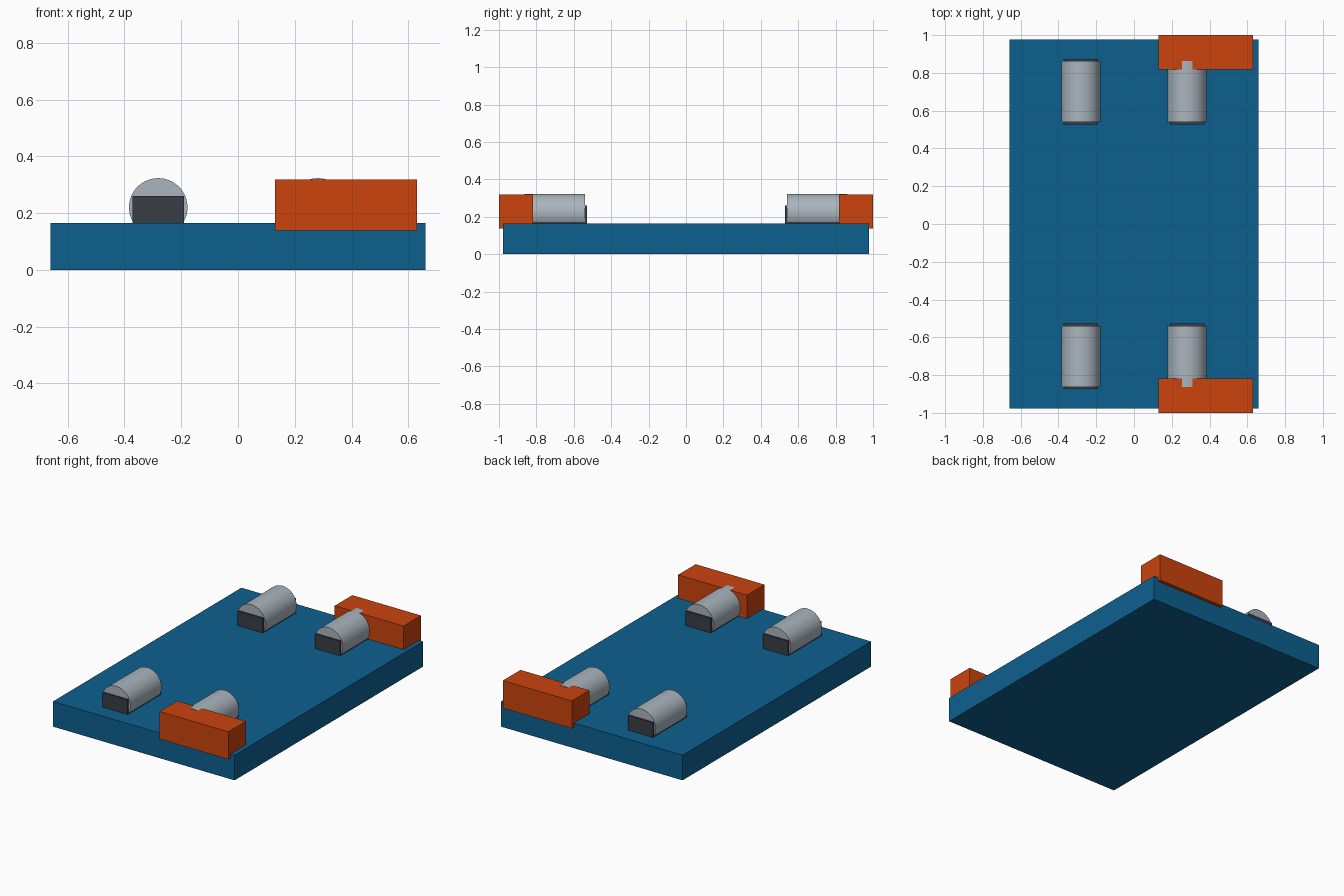
import bpy
import math

cube = bpy.data.objects.get("Cube")
if cube:
    bpy.data.objects.remove(cube, do_unlink=True)


def material(name, rgb):
    mat = bpy.data.materials.new(name)
    mat.use_nodes = True
    mat.diffuse_color = (*rgb, 1)
    mat.node_tree.nodes["Principled BSDF"].inputs["Base Color"].default_value = (*rgb, 1)
    return mat


BLUE = material("deep blue", (0.004, 0.117, 0.275))
ORANGE = material("burnt orange", (0.6, 0.056, 0.004))
GREY = material("light grey", (0.4, 0.46, 0.51))
DARK = material("charcoal", (0.04, 0.048, 0.06))


def finish(name, mat):
    obj = bpy.context.object
    obj.name = name
    obj.data.materials.append(mat)
    return obj


def box(name, mat, low, high):
    centre = [(a + b) / 2 for a, b in zip(low, high)]
    bpy.ops.mesh.primitive_cube_add(size=1, location=centre)
    bpy.context.object.scale = [b - a for a, b in zip(low, high)]
    bpy.ops.object.transform_apply(location=False, rotation=False, scale=True)
    return finish(name, mat)


def barrel(name, mat, x, y, z, radius, length):
    bpy.ops.mesh.primitive_cylinder_add(vertices=64, radius=radius, depth=length,
                                        location=(x, y, z), rotation=(math.pi / 2, 0, 0))
    bpy.ops.object.shade_smooth_by_angle(angle=math.radians(30))
    return finish(name, mat)


# Base slab
box("base_board", BLUE, (-0.66, -0.978, 0), (0.66, 0.978, 0.165))

for end, side in (("front", -1), ("back", 1)):
    # Overhanging end block
    y0, y1 = sorted((side * 0.818, side))
    box(end + "_block", ORANGE, (0.13, y0, 0.138), (0.63, y1, 0.319))

    # Half-sunk cylinders, each with a dark core showing at both ends
    for hand, x in (("right", -0.281), ("left", 0.281)):
        y = side * 0.701
        barrel(f"{end}_{hand}_cylinder", GREY, x, y, 0.22, 0.103, 0.324)
        box(f"{end}_{hand}_core", DARK, (x - 0.091, y - 0.173, 0.12),
            (x + 0.091, y + 0.173, 0.261))
